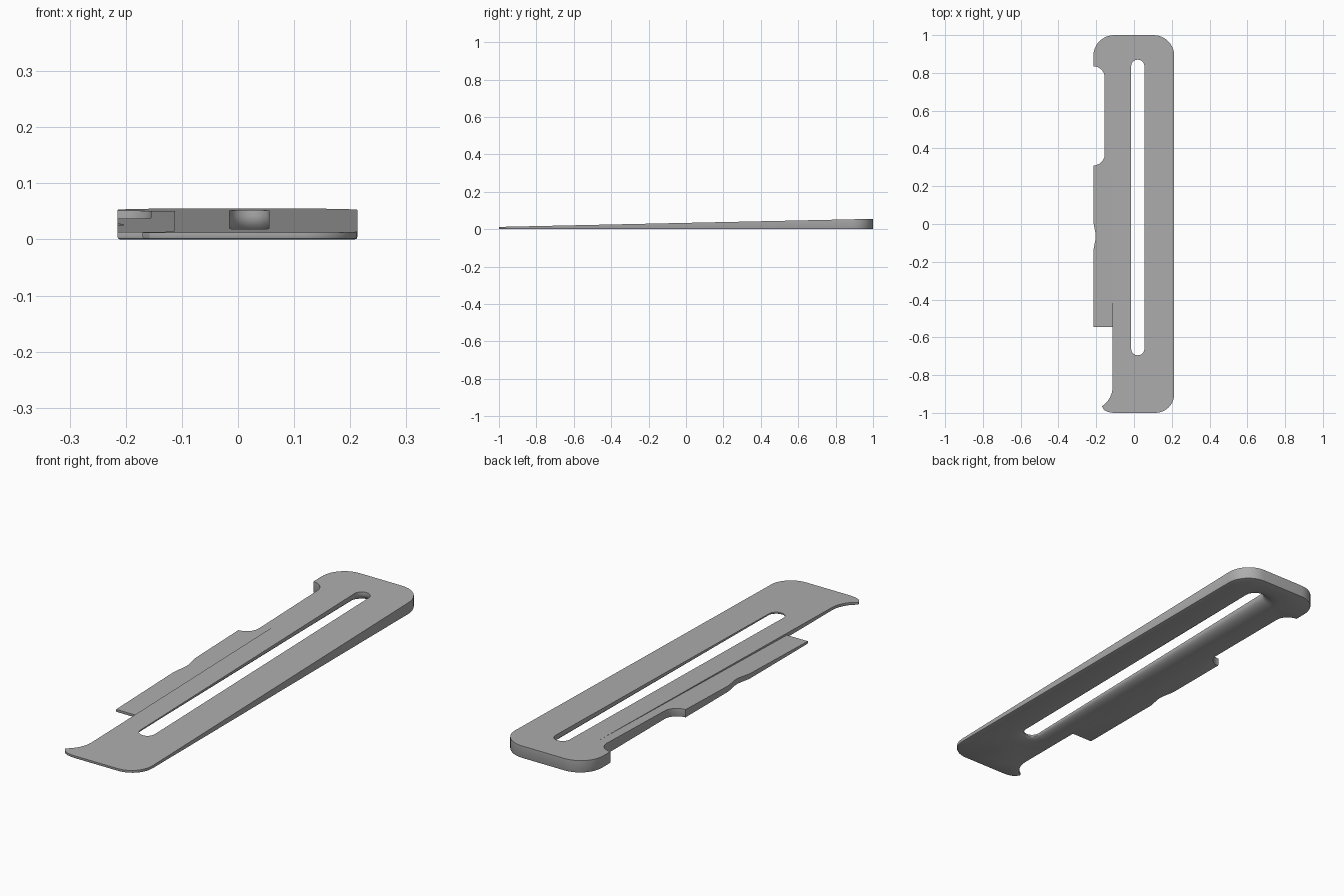
import bpy, bmesh, math
from mathutils import Vector

if "Cube" in bpy.data.objects:
    bpy.data.objects.remove(bpy.data.objects["Cube"])

grey = bpy.data.materials.new("plain grey")
grey.diffuse_color = (0.42, 0.42, 0.42, 1)
grey.use_nodes = True
grey.node_tree.nodes["Principled BSDF"].inputs["Base Color"].default_value = grey.diffuse_color


def top_z(y):
    # sloping upper plane of the wedge
    return 0.012 + 0.0215 * (y + 1)


def arc(cx, cy, r, a0, a1, n=10):
    return [Vector((cx + r * math.cos(math.radians(a0 + (a1 - a0) * i / n)),
                    cy + r * math.sin(math.radians(a0 + (a1 - a0) * i / n))))
            for i in range(n + 1)]


def inset(pts, d):
    # move a counter-clockwise loop inwards by d
    out = []
    for i, p in enumerate(pts):
        a = (p - pts[i - 1]).normalized()
        b = (pts[(i + 1) % len(pts)] - p).normalized()
        na, nb = Vector((-a.y, a.x)), Vector((-b.y, b.x))
        out.append(p + (na + nb) * d / max(1 + na.dot(nb), 0.6))
    return out


def stadium(grow):
    r = 0.035 + grow
    return arc(0.02, 0.835, r, 0, 180, 16) + arc(0.02, -0.66, r, 180, 360, 16)


# Plate outline, counter-clockwise from the lower right corner
outline = arc(0.113, -0.9, 0.1, -90, 0)
outline += arc(0.103, 0.89, 0.11, 0, 90)
outline += arc(-0.105, 0.89, 0.11, 90, 180)
outline += arc(-0.215, 0.775, 0.06, 90, 0)            # upper hook
outline += arc(-0.215, 0.37, 0.06, 0, -90)            # lower hook
outline += [Vector((-0.215 + 0.006 * (1 - math.cos(2 * math.pi * i / 12)),
                    0.02 - 0.17 * i / 12)) for i in range(13)]   # finger dip
outline += [Vector((-0.215, -0.545)), Vector((-0.113, -0.545))]
outline += arc(-0.238, -0.86, 0.125, 0, -57)          # curved tip
outline += [Vector((-0.158, -0.985)), Vector((-0.138, -0.995)), Vector((-0.11, -1))]

bm = bmesh.new()


def ring(pts, zfun):
    return [bm.verts.new((p.x, p.y, zfun(p.y))) for p in pts]


def bridge(a, b):
    n = len(a)
    for i in range(n):
        j = (i + 1) % n
        bm.faces.new((a[i], a[j], b[j], b[i]))


def cap(a, b):
    # flat face between the outer loop and the slot loop
    edges = []
    for loop in (a, b):
        for i in range(len(loop)):
            p, q = loop[i - 1], loop[i]
            edges.append(bm.edges.get((p, q)) or bm.edges.new((p, q)))
    bmesh.ops.triangle_fill(bm, edges=edges, use_beauty=True)


# Outer wall with a softened bottom edge
outer = [ring(inset(outline, 0.005), lambda y: 0.0),
         ring(inset(outline, 0.0015), lambda y: 0.0015),
         ring(outline, lambda y: 0.005),
         ring(outline, top_z)]
for lo, hi in zip(outer, outer[1:]):
    bridge(lo, hi)

# Slot wall flaring out towards the underside
slot = [ring(stadium(0), top_z)]
for k in range(9):
    t = math.radians(90 * k / 8)
    slot.append(ring(stadium(0.075 * (1 - math.cos(t))),
                     lambda y, t=t: 0.8 * top_z(y) * (1 - math.sin(t))))
for hi, lo in zip(slot, slot[1:]):
    bridge(hi, lo)
cap(outer[-1], slot[0])
cap(outer[0], slot[-1])
bmesh.ops.recalc_face_normals(bm, faces=bm.faces[:])


def make_object(name, bm):
    me = bpy.data.meshes.new(name)
    bm.to_mesh(me)
    bm.free()
    me.materials.append(grey)
    ob = bpy.data.objects.new(name, me)
    bpy.context.collection.objects.link(ob)
    return ob


plate = make_object("slotted_wedge_plate", bm)

# Cutter that lowers the side arm with a steeper slope
bm = bmesh.new()
section = [(-0.56, 0.0126), (0.8, 0.0507), (0.8, 0.15), (-0.56, 0.15)]
sides = [[bm.verts.new((x, y, z)) for y, z in section] for x in (-0.3, -0.1131)]
bridge(*sides)
bm.faces.new(sides[0])
bm.faces.new(sides[1])
bmesh.ops.recalc_face_normals(bm, faces=bm.faces[:])
cutter = make_object("arm_cutter", bm)
cutter.hide_render = True
cutter.hide_set(True)

mod = plate.modifiers.new("lower_arm", "BOOLEAN")
mod.operation = "DIFFERENCE"
mod.solver = "EXACT"
mod.object = cutter
bpy.context.view_layer.objects.active = plate
plate.select_set(True)
bpy.ops.object.modifier_apply(modifier=mod.name)
bpy.ops.object.shade_smooth_by_angle(angle=math.radians(30))
bpy.data.objects.remove(cutter)
